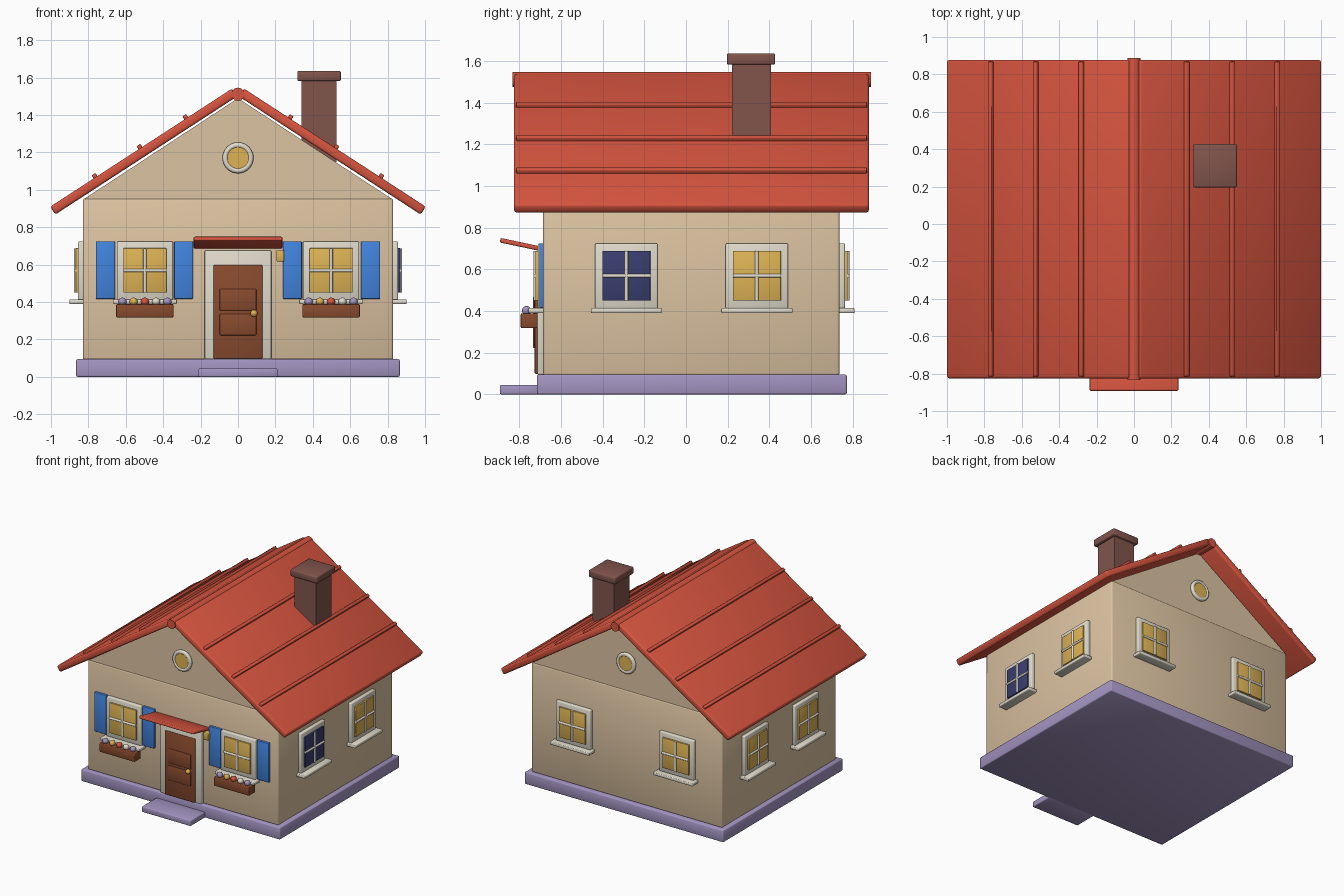
import bpy, bmesh, math
from mathutils import Matrix, Vector

if "Cube" in bpy.data.objects:
    bpy.data.objects.remove(bpy.data.objects["Cube"])

I = Matrix.Identity(4)


def material(name, rgb):
    m = bpy.data.materials.new(name)
    m.diffuse_color = (*rgb, 1)
    m.use_nodes = True
    m.node_tree.nodes["Principled BSDF"].inputs["Base Color"].default_value = m.diffuse_color
    return m


WALL = material("cream_plaster", (.72, .55, .36))
TRIM = material("off_white_trim", (.75, .71, .60))
RED = material("red_roof", (.68, .09, .05))
BRICK = material("chimney_brown", (.22, .09, .073))
WOOD = material("door_brown", (.25, .07, .027))
STONE = material("lavender_stone", (.37, .30, .54))
GOLD = material("warm_yellow", (.73, .45, .09))
NAVY = material("dark_glass", (.042, .048, .16))
BLUE = material("shutter_blue", (.054, .23, .73))


def finish(bm, name, mat, smooth=True):
    bmesh.ops.recalc_face_normals(bm, faces=bm.faces)
    for f in bm.faces:
        f.smooth = smooth
    me = bpy.data.meshes.new(name)
    bm.to_mesh(me)
    bm.free()
    me.materials.append(mat)
    ob = bpy.data.objects.new(name, me)
    bpy.context.collection.objects.link(ob)
    return ob


def box(name, mat, x, y, z, bevel=.005, m=I):
    """Bevelled box from (min, max) ranges, moved by matrix m."""
    bm = bmesh.new()
    size = [r[1] - r[0] for r in (x, y, z)]
    mid = [(r[1] + r[0]) / 2 for r in (x, y, z)]
    bmesh.ops.create_cube(bm, size=1, matrix=Matrix.Translation(mid) @ Matrix.Diagonal((*size, 1)))
    if bevel:
        bmesh.ops.bevel(bm, geom=bm.edges[:], offset=bevel, segments=2, profile=.5, affect='EDGES')
    bmesh.ops.transform(bm, matrix=m, verts=bm.verts)
    return finish(bm, name, mat, smooth=bool(bevel))


def cylinder(name, mat, r, length, m, sides=12):
    """Cylinder along local z."""
    bm = bmesh.new()
    bmesh.ops.create_cone(bm, cap_ends=True, segments=sides, radius1=r, radius2=r, depth=length, matrix=m)
    ob = finish(bm, name, mat)
    for p in ob.data.polygons:
        p.use_smooth = len(p.vertices) == 4
    return ob


def ball(name, mat, r, at):
    bm = bmesh.new()
    bmesh.ops.create_uvsphere(bm, u_segments=16, v_segments=10, radius=r, matrix=Matrix.Translation(at))
    return finish(bm, name, mat)


def ring(name, mat, major, minor, m, n=32, k=10):
    bm = bmesh.new()
    rows = []
    for i in range(n):
        a = math.tau * i / n
        row = []
        for j in range(k):
            b = math.tau * j / k
            r = major + minor * math.cos(b)
            row.append(bm.verts.new(m @ Vector((r * math.cos(a), r * math.sin(a), minor * math.sin(b)))))
        rows.append(row)
    for i in range(n):
        for j in range(k):
            p, q = rows[i], rows[(i + 1) % n]
            bm.faces.new((p[j], q[j], q[(j + 1) % k], p[(j + 1) % k]))
    return finish(bm, name, mat)


def on_wall(x, y, degrees):
    """Frame on a wall: local -y points outward."""
    return Matrix.Translation((x, y, 0)) @ Matrix.Rotation(math.radians(degrees), 4, 'Z')


FRONT, BACK, SIDE = -.685, .737, .83

# Foundation, step, walls
box("foundation", STONE, (-.865, .865), (-.715, .772), (0, .095), .008)
box("front_step", STONE, (-.212, .212), (-.893, -.7), (0, .045), .006)
box("walls", WALL, (-SIDE, SIDE), (FRONT, BACK), (.09, .955), .012)

# Gable prism under the roof
bm = bmesh.new()
ends = [[bm.verts.new((x, y, z)) for x, z in ((-.825, .95), (.825, .95), (0, 1.49))]
        for y in (FRONT + .004, BACK - .004)]
for e in ends:
    bm.faces.new(e)
for i in range(3):
    j = (i + 1) % 3
    bm.faces.new((ends[0][i], ends[0][j], ends[1][j], ends[1][i]))
finish(bm, "gable", WALL, smooth=False)

# Roof slopes with battens
ANGLE = math.radians(33)
for s, side in ((1, "right"), (-1, "left")):
    tilt = Matrix.Rotation(s * ANGLE, 4, 'Y')
    box(f"roof_slope_{side}", RED, (-.58, .58), (-.825, .878), (-.025, .025), .012,
        Matrix.Translation((s * .504, 0, 1.205)) @ tilt)
    for i, x in enumerate((.277, .522, .762)):
        z = 1.542 - (x - .032) * math.tan(ANGLE)
        box(f"roof_batten_{side}_{i + 1}", RED, (-.012, .012), (-.815, .868), (-.008, .019), .004,
            Matrix.Translation((s * x, 0, z)) @ tilt)
cylinder("ridge_cap", RED, .036, 1.72,
         Matrix.Translation((0, .027, 1.511)) @ Matrix.Rotation(math.pi / 2, 4, 'X'))

# Chimney
box("chimney_stack", BRICK, (.34, .527), (.22, .407), (1.15, 1.59), 0)
box("chimney_cap", BRICK, (.317, .55), (.196, .428), (1.582, 1.636), .008)


def window(name, m, glass):
    box(name + "_frame", TRIM, (-.15, .15), (-.026, .01), (.412, .724), .006, m)
    box(name + "_glass", glass, (-.115, .115), (-.038, -.02), (.45, .688), .002, m)
    up = Matrix.Translation((0, -.038, .569))
    cylinder(name + "_bar_upright", TRIM, .009, .236, m @ up)
    cylinder(name + "_bar_cross", TRIM, .009, .23, m @ up @ Matrix.Rotation(math.pi / 2, 4, 'Y'))
    box(name + "_sill", TRIM, (-.171, .171), (-.072, .01), (.39, .414), .005, m)


# Windows on all four walls
for s, side in ((-1, "left"), (1, "right")):
    window(f"front_window_{side}", on_wall(s * .498, FRONT, 0), GOLD)
    window(f"back_window_{side}", on_wall(s * .45, BACK, 180), GOLD)
    for y, end in ((-.286, "near"), (.34, "far")):
        glass = NAVY if s > 0 and y < 0 else GOLD
        window(f"{side}_window_{end}", on_wall(s * SIDE, y, s * 90), glass)

    # Shutters, flower box and blossoms
    for a, b, part in ((.24, .341, "inner"), (.657, .76, "outer")):
        box(f"shutter_{side}_{part}", BLUE, sorted((s * a, s * b)), (-.704, -.68), (.417, .725), .004)
    box(f"flower_box_{side}", WOOD, (s * .498 - .153, s * .498 + .153), (-.793, -.713), (.318, .389), .005)
    for i, mat in enumerate((STONE, GOLD, RED, TRIM, STONE)):
        ball(f"blossom_{side}_{i + 1}", mat, .022, (s * .498 + (i - 2) * .06, -.765, .402))

# Round attic windows
for y, turn, name in ((FRONT, 0, "front"), (BACK, 180, "back")):
    m = on_wall(0, y, turn) @ Matrix.Translation((0, -.006, 1.171)) @ Matrix.Rotation(math.pi / 2, 4, 'X')
    ring(f"round_window_ring_{name}", TRIM, .068, .015, m)
    cylinder(f"round_window_glass_{name}", GOLD, .066, .02, m, 32)

# Door
box("door_casing", TRIM, (-.178, .178), (-.714, -.68), (.095, .677), .006)
box("door", WOOD, (-.131, .131), (-.726, -.69), (.098, .598), .005)
for z in (.222, .355):
    box("door_panel", WOOD, (-.098, .098), (-.734, -.72), (z, z + .115), .005)
ball("door_knob", GOLD, .019, (.085, -.743, .34))

# Awning tilted up and outward, and the wall lantern
box("awning", RED, (-.237, .237), (-.206, 0), (-.011, .011), .006,
    Matrix.Translation((0, -.69, .697)) @ Matrix.Rotation(math.radians(-12), 4, 'X'))
box("lantern", GOLD, (.206, .247), (-.725, -.68), (.617, .677), .005)
